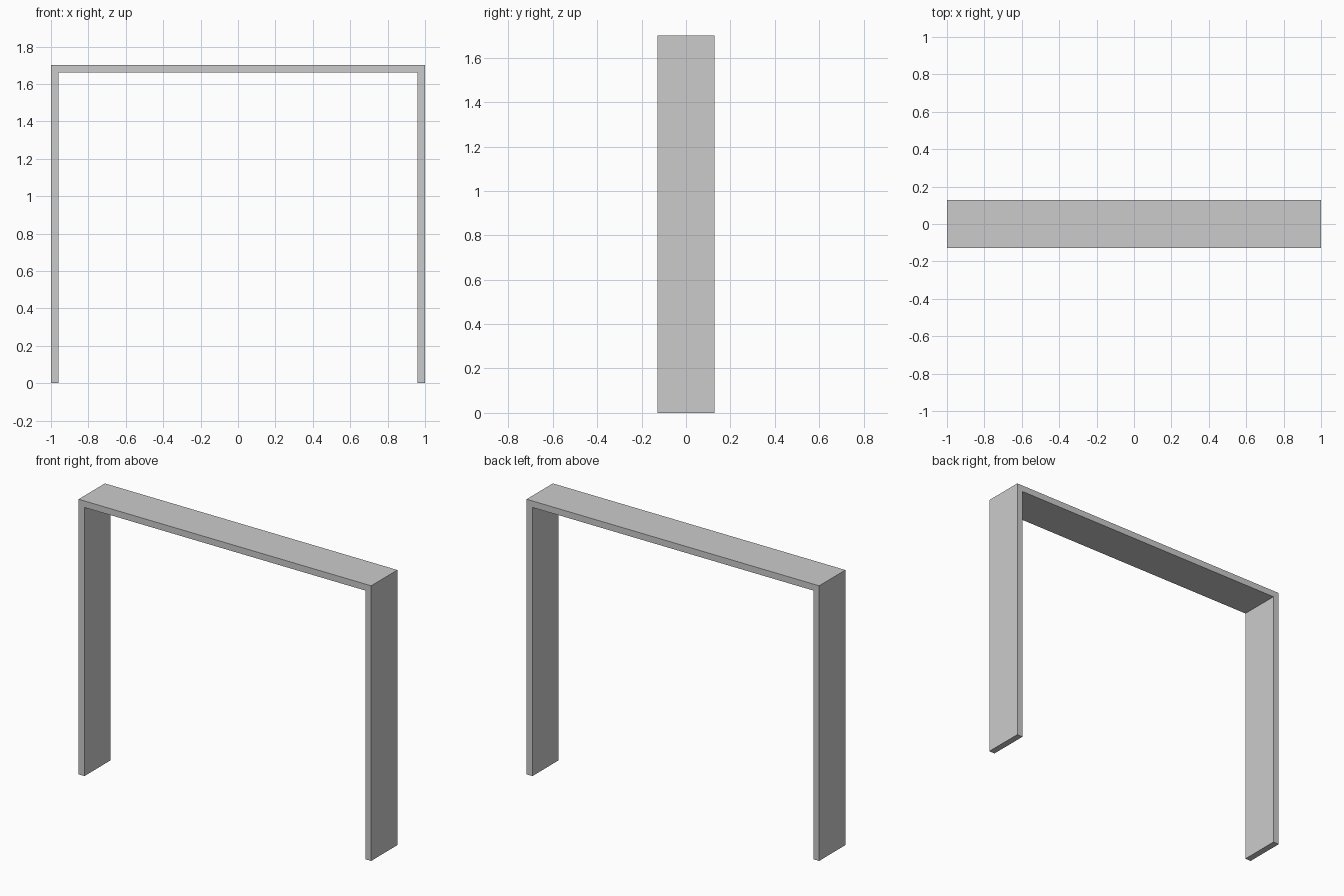
import bpy
import bmesh

if "Cube" in bpy.data.objects:
    bpy.data.objects.remove(bpy.data.objects["Cube"])

WIDTH, DEPTH, HEIGHT, THICK = 2.0, 0.256, 1.70, 0.04


def extruded_profile(name, points, depth):
    """Extrude a closed x-z outline along y, centred on y = 0."""
    bm = bmesh.new()
    face = bm.faces.new([bm.verts.new((x, -depth / 2, z)) for x, z in points])
    ext = bmesh.ops.extrude_face_region(bm, geom=[face])
    moved = [g for g in ext["geom"] if isinstance(g, bmesh.types.BMVert)]
    bmesh.ops.translate(bm, verts=moved, vec=(0, depth, 0))
    bmesh.ops.recalc_face_normals(bm, faces=bm.faces)
    mesh = bpy.data.meshes.new(name)
    bm.to_mesh(mesh)
    bm.free()
    obj = bpy.data.objects.new(name, mesh)
    bpy.context.collection.objects.link(obj)
    return obj


# Right half of the upside-down U outline, then its mirror image
outer, inner = WIDTH / 2, WIDTH / 2 - THICK
half = [(inner, HEIGHT - THICK), (inner, 0), (outer, 0), (outer, HEIGHT)]
outline = half + [(-x, z) for x, z in reversed(half)]

# Flat-sided frame: two uprights and a top board in one piece
extruded_profile("door_frame", outline, DEPTH)
